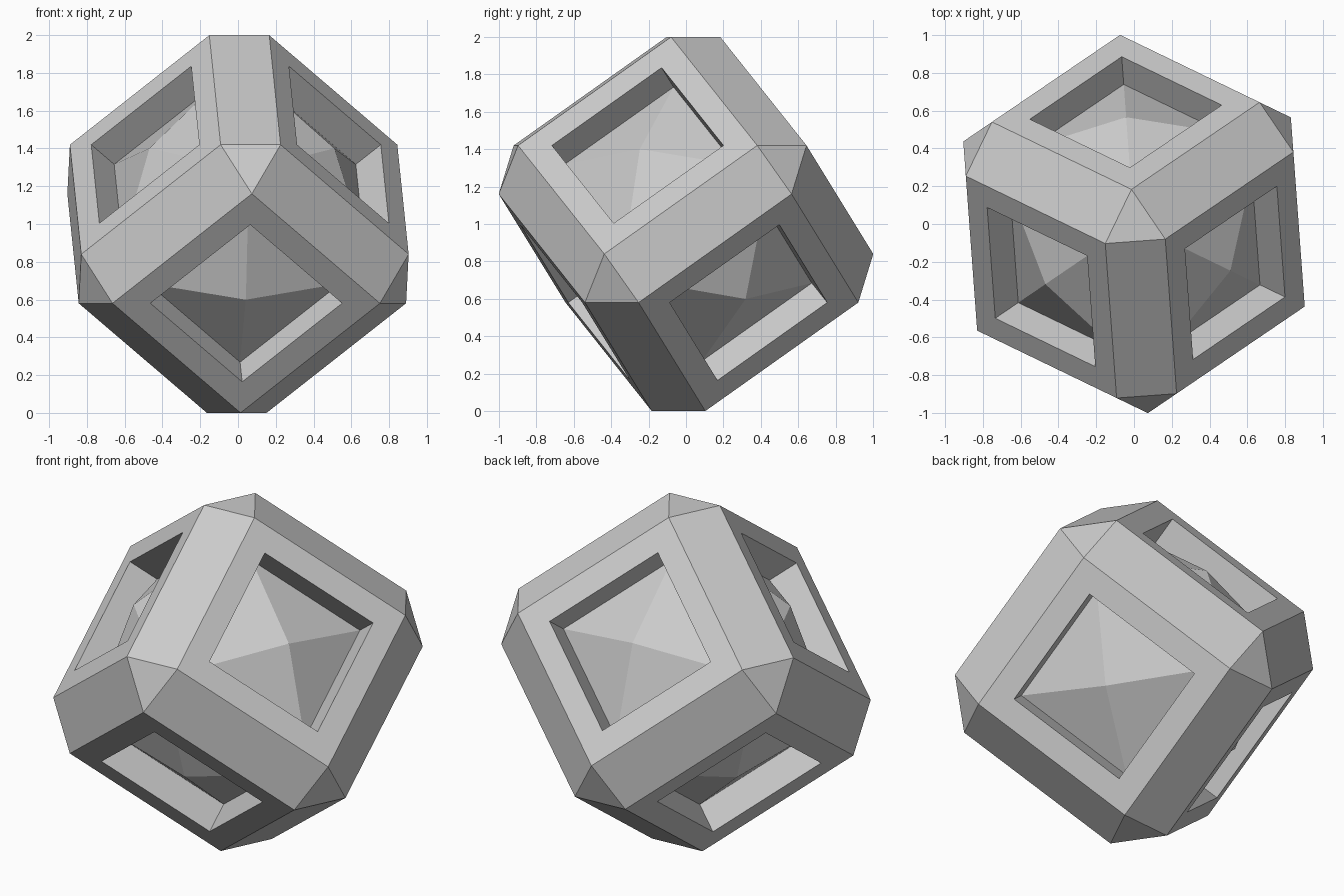
import bpy
import bmesh
from math import radians, cos, sin, sqrt
from mathutils import Matrix, Vector

cube = bpy.data.objects.get("Cube")
if cube:
    bpy.data.objects.remove(cube)

HALF = 0.727          # centre to each main face
FLAT = 0.502          # half width of a main face after chamfering
WINDOW = 0.36         # half width of the square recess
DEPTH = 0.18          # recess depth
APEX = 0.033          # pyramid tip depth below the main face
TURN = 94.2           # heading of the first upper face

grey = bpy.data.materials.new("plain grey")
grey.use_nodes = True
colour = (0.6, 0.6, 0.6, 1.0)
grey.diffuse_color = colour
grey.node_tree.nodes["Principled BSDF"].inputs["Base Color"].default_value = colour

# Chamfered cube
bm = bmesh.new()
bmesh.ops.create_cube(bm, size=2 * HALF)
bmesh.ops.bevel(bm, geom=bm.edges[:], offset=HALF - FLAT, offset_type='OFFSET',
                segments=1, affect='EDGES')
bm.normal_update()

# Square recess in each of the six main faces
main = [f for f in bm.faces if max(abs(c) for c in f.normal) > 0.99]
bmesh.ops.inset_individual(bm, faces=main, thickness=FLAT - WINDOW,
                           use_even_offset=True)
bm.normal_update()
floors = bmesh.ops.extrude_discrete_faces(bm, faces=main)["faces"]
for f in floors:
    f.normal_update()
    inward = f.normal * -DEPTH
    for v in f.verts:
        v.co += inward

# Low pyramid rising from each recess floor
for v in bmesh.ops.poke(bm, faces=floors)["verts"]:
    v.co = v.co.normalized() * (HALF - APEX)

# Stand the solid on one corner
axes = []
for i in range(3):
    a = radians(TURN + 120 * i)
    axes.append(Vector((sqrt(2 / 3) * cos(a), sqrt(2 / 3) * sin(a), sqrt(1 / 3))))
turn = Matrix(axes).transposed().to_4x4()
bm.transform(Matrix.Translation((0, 0, 1)) @ turn)
bmesh.ops.recalc_face_normals(bm, faces=bm.faces[:])

mesh = bpy.data.meshes.new("chamfered_block")
bm.to_mesh(mesh)
bm.free()
mesh.materials.append(grey)
block = bpy.data.objects.new("chamfered_block", mesh)
bpy.context.collection.objects.link(block)
